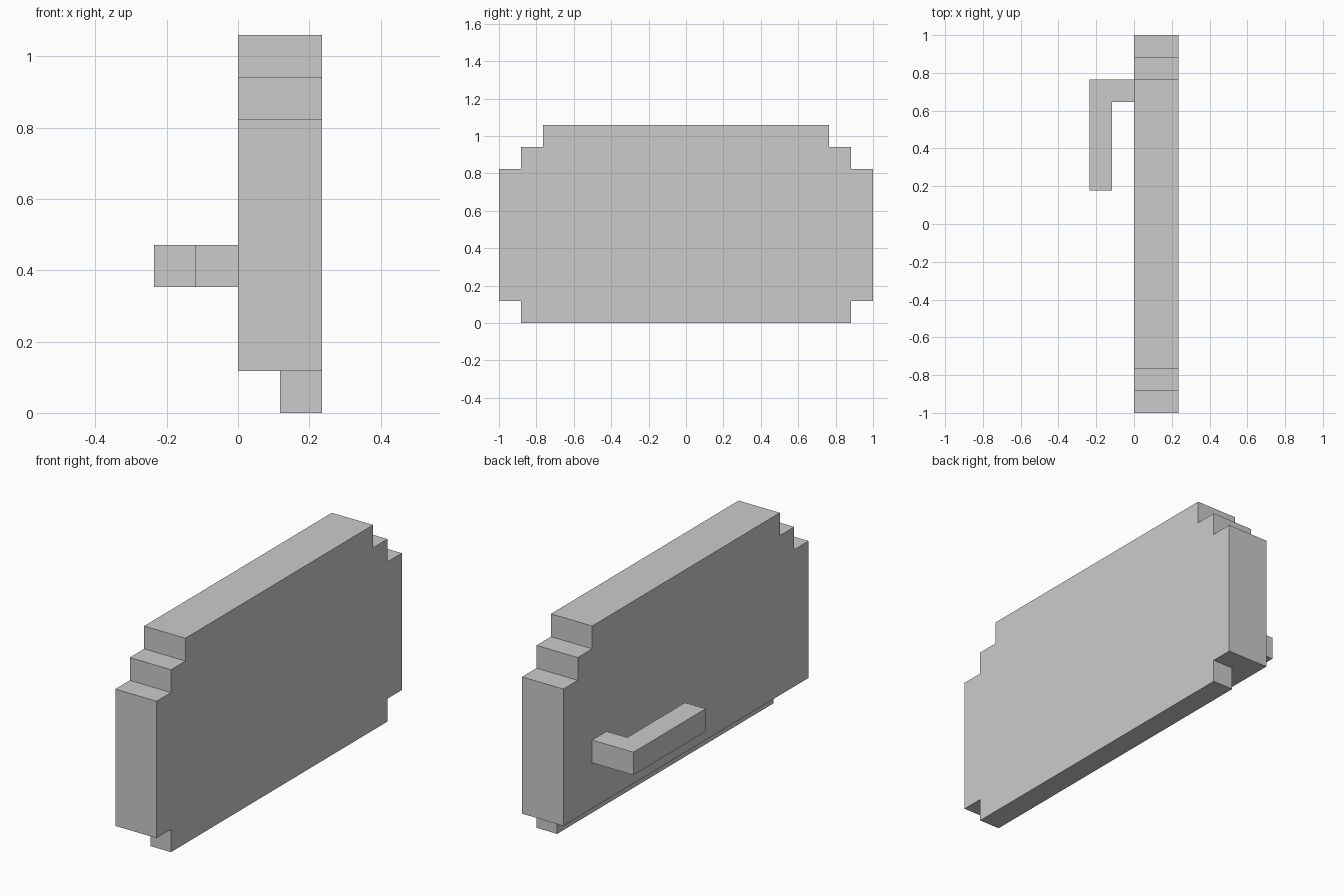
import bpy, bmesh
from mathutils import Vector

cube = bpy.data.objects.get("Cube")
if cube:
    bpy.data.objects.remove(cube, do_unlink=True)

U = 2 / 17  # block unit: the panel is 17 units long

grey = bpy.data.materials.new("light grey")
grey.use_nodes = True
colour = (0.6, 0.6, 0.6, 1)
grey.diffuse_color = colour
grey.node_tree.nodes["Principled BSDF"].inputs["Base Color"].default_value = colour


def prism(name, outline, offset):
    """Extrude a closed outline of unit points along an offset in units."""
    bm = bmesh.new()
    face = bm.faces.new([bm.verts.new(Vector(p) * U) for p in outline])
    ext = bmesh.ops.extrude_face_region(bm, geom=[face], use_keep_orig=True)
    moved = [g for g in ext["geom"] if isinstance(g, bmesh.types.BMVert)]
    bmesh.ops.translate(bm, verts=moved, vec=Vector(offset) * U)
    bmesh.ops.recalc_face_normals(bm, faces=bm.faces)
    mesh = bpy.data.meshes.new(name)
    bm.to_mesh(mesh)
    bm.free()
    mesh.materials.append(grey)
    obj = bpy.data.objects.new(name, mesh)
    bpy.context.collection.objects.link(obj)
    return obj


# Panel: stepped half outline (y, z), mirrored across y
half = [(7.5, 0), (7.5, 1), (8.5, 1), (8.5, 7), (7.5, 7), (7.5, 8), (6.5, 8), (6.5, 9)]
outline = half + [(-y, z) for y, z in reversed(half)]
panel = prism("door_panel", [(0, y, z) for y, z in outline], (2, 0, 0))

# Rebate along the inner bottom edge, leaving a thin lip on the outer side
cutter = prism("rebate_cutter", [(-1, -9, -1), (1, -9, -1), (1, -9, 1), (-1, -9, 1)], (0, 18, 0))
cutter.hide_render = True
cut = panel.modifiers.new("rebate", "BOOLEAN")
cut.operation = "DIFFERENCE"
cut.solver = "EXACT"
cut.object = cutter
bpy.context.view_layer.objects.active = panel
bpy.ops.object.modifier_apply(modifier=cut.name)
bpy.data.objects.remove(cutter, do_unlink=True)

# Merge the coplanar pieces left by the cut
bm = bmesh.new()
bm.from_mesh(panel.data)
bmesh.ops.remove_doubles(bm, verts=bm.verts, dist=0.0005)
bmesh.ops.dissolve_limit(bm, angle_limit=0.01, verts=bm.verts, edges=bm.edges)
bm.to_mesh(panel.data)
bm.free()

# Handle: L-shaped bar on the inner side
bar = [(0, 6.5), (-2, 6.5), (-2, 1.5), (-1, 1.5), (-1, 5.5), (0, 5.5)]
prism("door_handle", [(x, y, 3) for x, y in bar], (0, 0, 1))
